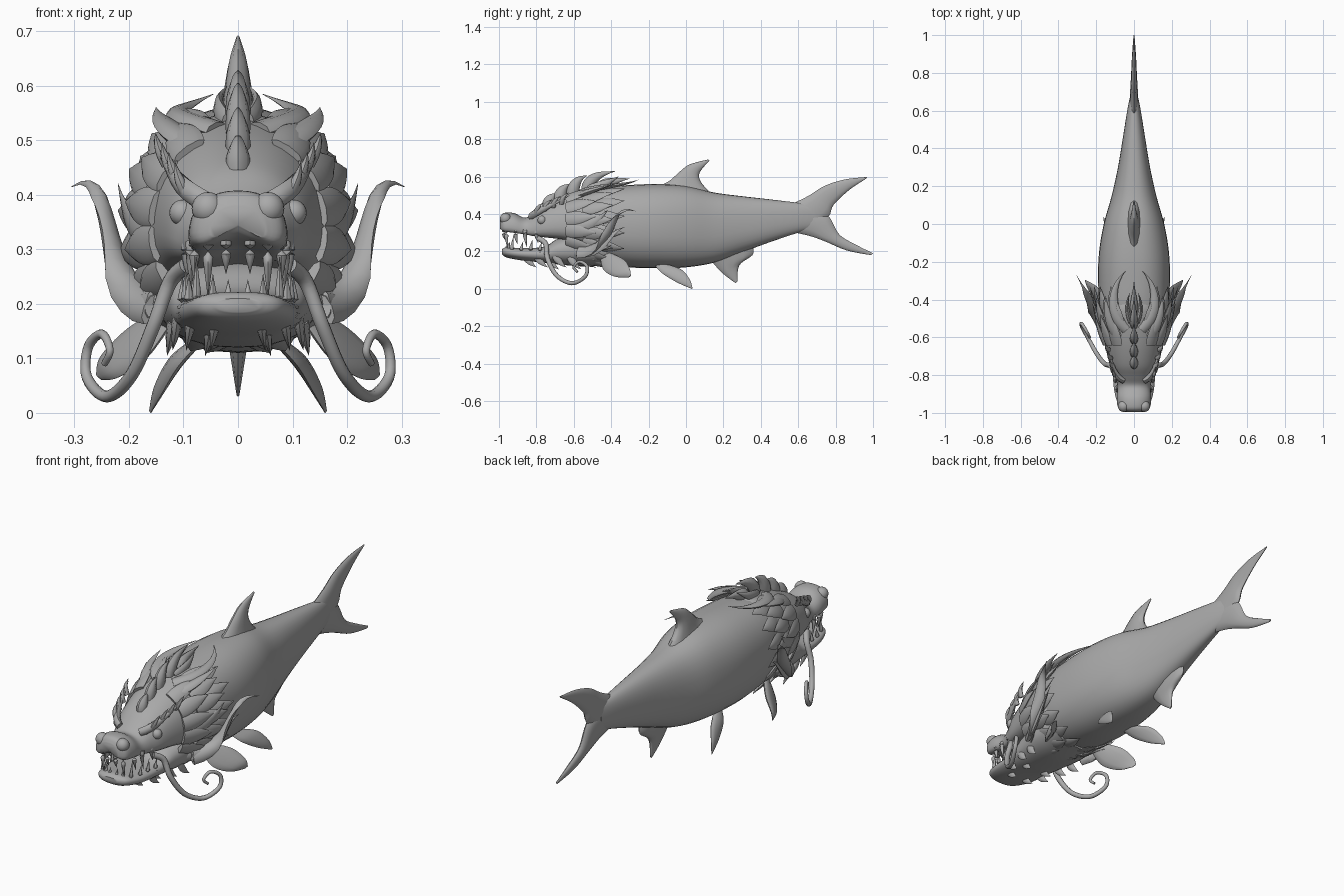
import bpy, bmesh, math
from mathutils import Vector

default_cube = bpy.data.objects.get("Cube")
if default_cube:
    bpy.data.objects.remove(default_cube)

GREY = (0.4, 0.4, 0.4, 1)
material = bpy.data.materials.new("stone grey")
material.use_nodes = True
material.diffuse_color = GREY
shader = next(n for n in material.node_tree.nodes if n.type == 'BSDF_PRINCIPLED')
shader.inputs["Base Color"].default_value = GREY
shader.inputs["Roughness"].default_value = 0.6


def finish(name, bm, mirrored=False):
    """Turn a bmesh into a smooth-shaded object, optionally mirrored in x."""
    bmesh.ops.recalc_face_normals(bm, faces=bm.faces)
    mesh = bpy.data.meshes.new(name)
    bm.to_mesh(mesh)
    bm.free()
    mesh.materials.append(material)
    obj = bpy.data.objects.new(name, mesh)
    bpy.context.collection.objects.link(obj)
    bpy.ops.object.select_all(action='DESELECT')
    obj.select_set(True)
    bpy.context.view_layer.objects.active = obj
    bpy.ops.object.shade_smooth_by_angle(angle=math.radians(50))
    if mirrored:
        mirror = obj.modifiers.new("mirror", 'MIRROR')
        mirror.use_mirror_merge = False
    return obj


def spline(rows, steps=5):
    """Catmull-Rom interpolation through rows of numbers."""
    out = []
    for i in range(len(rows) - 1):
        a, b = rows[max(i - 1, 0)], rows[i]
        c, d = rows[i + 1], rows[min(i + 2, len(rows) - 1)]
        for k in range(steps):
            t = k / steps
            out.append([q + t / 2 * (r - p + t * (2 * p - 5 * q + 4 * r - s
                        + t * (3 * q - p - 3 * r + s)))
                        for p, q, r, s in zip(a, b, c, d)])
    return out + [list(rows[-1])]


def skin(bm, rings):
    """Cover consecutive closed rings with quads and cap both ends."""
    loops = [[bm.verts.new(p) for p in ring] for ring in rings]
    n = len(loops[0])
    for a, b in zip(loops, loops[1:]):
        for i in range(n):
            j = (i + 1) % n
            bm.faces.new((a[i], a[j], b[j], b[i]))
    bm.faces.new(loops[0][::-1])
    bm.faces.new(loops[-1])


def angles(n):
    return [math.tau * i / n for i in range(n)]


def hull(name, rows, skew=0, arch=0):
    """Loft along y from rows of (y, half width, top, bottom)."""
    rings = []
    for y, w, top, low in spline(rows):
        ring = []
        for a in angles(32):
            c, s = math.cos(a), math.sin(a)
            x = w * math.copysign(abs(c) ** 0.85, c) * (1 - skew * s)
            z = (top + low) / 2 + (top - low) / 2 * math.copysign(abs(s) ** 0.85, s)
            if s < 0:
                z += arch * (1 - abs(c)) * -s
            ring.append((x, y, z))
        rings.append(ring)
    bm = bmesh.new()
    skin(bm, rings)
    return finish(name, bm)


def fin(name, rows, mirrored=False):
    """Lens-section fin from rows of leading point, trailing point, half thickness."""
    rows = spline(rows)
    middle = lambda r: (Vector(r[:3]) + Vector(r[3:6])) / 2
    chord = Vector(rows[0][3:6]) - Vector(rows[0][:3])
    normal = chord.cross(middle(rows[-1]) - middle(rows[0])).normalized()
    rings = []
    for r in rows:
        half = (Vector(r[3:6]) - Vector(r[:3])) / 2
        rings.append([middle(r) + half * math.cos(a) + normal * r[6] * math.sin(a)
                      for a in angles(12)])
    bm = bmesh.new()
    skin(bm, rings)
    return finish(name, bm, mirrored)


def flat_fin(name, rows):
    """Fin lying on the centre plane, rows of (y, z, y, z, half thickness)."""
    return fin(name, [(0, a, b, 0, c, d, t) for a, b, c, d, t in rows])


def horn(bm, points, width, thick, flat=(0, 0, 1), sides=8, steps=8):
    """Tapered curved spike along a Bezier path, widest in the direction of flat."""
    def at(t):
        pts = [Vector(p) for p in points]
        while len(pts) > 1:
            pts = [p.lerp(q, t) for p, q in zip(pts, pts[1:])]
        return pts[0]
    rings = []
    for k in range(steps + 1):
        t = k / steps
        along = at(min(t + .02, 1)) - at(max(t - .02, 0))
        normal = along.cross(Vector(flat)).normalized()
        side = normal.cross(along).normalized()
        size = max(1 - t ** 1.6, 0.03) * (0.75 + 0.8 * t * (1 - t))
        rings.append([at(t) + size * (side * width * math.cos(a) + normal * thick * math.sin(a))
                      for a in angles(sides)])
    skin(bm, rings)


# Body and head
hull("body", [(-.6, .13, .5, .2), (-.45, .178, .54, .14), (-.3, .19, .555, .115),
              (-.15, .185, .56, .11), (0, .16, .55, .115), (.15, .118, .515, .14),
              (.3, .085, .495, .195), (.45, .06, .478, .25), (.6, .036, .46, .3),
              (.68, .02, .45, .32)])
hull("upper_head", [(-.995, .05, .38, .305), (-.975, .082, .405, .285), (-.92, .09, .405, .275),
                    (-.86, .086, .38, .268), (-.81, .1, .41, .255), (-.75, .125, .455, .245),
                    (-.65, .15, .5, .23), (-.55, .17, .53, .2), (-.45, .182, .55, .15),
                    (-.38, .15, .53, .18)], skew=0.15, arch=0.04)
hull("lower_jaw", [(-.985, .04, .21, .185), (-.96, .08, .222, .168), (-.88, .105, .218, .152),
                   (-.76, .115, .225, .14), (-.68, .13, .27, .13), (-.55, .15, .3, .12),
                   (-.42, .15, .3, .125)], skew=-0.05)

# Fins and tail
flat_fin("dorsal_fin", [(-.2, .53, .17, .49, .04), (-.1, .57, .12, .525, .032),
                        (-.035, .625, .075, .58, .024), (.02, .665, .075, .625, .016),
                        (.12, .692, .125, .685, .003)])
flat_fin("anal_fin", [(.12, .17, .36, .225, .03), (.16, .12, .355, .18, .022),
                      (.205, .075, .285, .125, .013), (.265, .03, .275, .04, .003)])
flat_fin("tail_upper_lobe", [(.57, .455, .7, .33, .022), (.66, .5, .765, .39, .02),
                             (.74, .55, .79, .45, .016), (.85, .585, .875, .53, .011),
                             (.97, .598, .965, .59, .003)])
flat_fin("tail_lower_lobe", [(.57, .303, .7, .42, .022), (.66, .283, .765, .385, .02),
                             (.74, .255, .82, .29, .016), (.86, .205, .91, .235, .011),
                             (.99, .18, 1, .19, .003)])
fin("pectoral_fins", [(.12, -.46, .17, .14, -.4, .19, .012), (.17, -.44, .1, .2, -.33, .155, .014),
                      (.22, -.38, .065, .25, -.3, .105, .01),
                      (.25, -.31, .06, .26, -.295, .07, .003)], True)
fin("pelvic_fins", [(.07, -.17, .13, .09, -.08, .125, .01), (.11, -.13, .085, .12, -.02, .1, .012),
                    (.14, -.05, .035, .15, .02, .05, .008),
                    (.16, .03, 0, .162, .035, .005, .002)], True)

# Mane of leaf spikes ringing the back of the head
bm = bmesh.new()
for y, reach, count, shift in ((-.6, 1.14, 7, 0), (-.51, 1.2, 8, 8), (-.45, 1.16, 7, 0)):
    for i in range(count):
        a = math.radians(-75 + shift + 130 * i / (count - 1))
        c, s = math.cos(a), math.sin(a)
        ring = lambda k, dy: (.185 * k * c, y + dy, .34 + .205 * k * s)
        base = 0.84 if y < -.55 else 0.93
        horn(bm, [ring(base, -.04), ring(base + .16, .03), ring(reach - .06, .07),
                  ring(reach, .12)], .045, .014, flat=(-s, 0, c))
finish("mane_spikes", bm, True)

# Sweeping cheek horns
bm = bmesh.new()
horn(bm, [(.16, -.58, .19), (.25, -.38, .2), (.22, -.42, .47), (.305, -.27, .415)],
     .04, .02, flat=(0, .6, .6), steps=14)
horn(bm, [(.16, -.58, .2), (.22, -.45, .17), (.2, -.42, .3), (.235, -.33, .33)],
     .035, .014, flat=(0, .5, .8))
horn(bm, [(.16, -.6, .33), (.2, -.5, .33), (.22, -.42, .42)], .04, .014)
horn(bm, [(.13, -.6, .2), (.2, -.5, .2), (.215, -.4, .23)], .035, .012)
finish("cheek_horns", bm, True)

# Crown horns curving back over the neck
bm = bmesh.new()
horn(bm, [(.04, -.56, .52), (.14, -.47, .55), (.12, -.32, .55), (.045, -.25, .585)],
     .035, .018, flat=(1, 0, 0), steps=12)
horn(bm, [(.08, -.6, .49), (.15, -.5, .53), (.15, -.38, .56)], .035, .02, flat=(1, 0, 0))
horn(bm, [(.02, -.52, .53), (.05, -.43, .56), (.02, -.36, .6)], .03, .015)
finish("crown_horns", bm, True)

# Central crest
bm = bmesh.new()
for y, z, tip, high in ((-.74, .44, -.69, .51), (-.68, .47, -.62, .56), (-.61, .5, -.53, .605),
                        (-.53, .53, -.38, .628), (-.45, .54, -.3, .59)):
    horn(bm, [(0, y, z), (0, y + .01, high - .02), (0, tip, high)], .04, .028, flat=(0, 1, 0))
finish("crest_spikes", bm)

# Brow ridges and spikes
bm = bmesh.new()
horn(bm, [(.055, -.83, .385), (.11, -.81, .41), (.12, -.73, .44), (.155, -.62, .5)], .025, .02)
for i in range(4):
    y, x, z = -.8 + .045 * i, .095 + .012 * i, .4 + .018 * i
    horn(bm, [(x, y, z), (x + .02, y, z + .04), (x + .02, y + .04, z + .06)],
         .017, .012, flat=(0, 1, 0))
finish("brows", bm, True)

# Eyes and nostril bulges
for name, place, radius in (("eyes", (.102, -.77, .367), .024), ("nostrils", (.055, -.965, .375), .03)):
    bm = bmesh.new()
    bmesh.ops.create_uvsphere(bm, u_segments=20, v_segments=12, radius=radius)
    bmesh.ops.translate(bm, verts=bm.verts, vec=place)
    finish(name, bm, True)

# Teeth in both jaws
bm = bmesh.new()
for x, y, length in ((.022, -.972, .03), (.055, -.96, .08), (.08, -.91, .05),
                     (.086, -.86, .065), (.094, -.8, .04)):
    horn(bm, [(x, y, .315), (x, y - .005, .285), (x, y + .01, .285 - length)], .015, .013)
for x, y, length in ((.018, -.96, .03), (.046, -.95, .04), (.076, -.93, .075),
                     (.09, -.88, .04), (.096, -.83, .05), (.102, -.78, .035)):
    horn(bm, [(x, y, .19), (x, y - .005, .21), (x, y + .01, .215 + length)], .014, .012)
finish("teeth", bm, True)

# Beard spikes below the jaw
bm = bmesh.new()
for x, y, z in ((.04, -.86, .16), (.085, -.8, .16), (.05, -.74, .15), (.11, -.7, .16), (.12, -.62, .15)):
    horn(bm, [(x, y, z + .02), (x + .005, y + .02, z - .02), (x + .01, y + .06, z - .045)],
         .025, .012, flat=(0, 1, 0))
finish("beard_spikes", bm, True)

# Curling whiskers
path = [(.095, -.79, .27), (.125, -.75, .24), (.155, -.74, .16), (.195, -.69, .07),
        (.24, -.61, .03), (.277, -.54, .065), (.275, -.53, .12), (.25, -.57, .145),
        (.235, -.6, .115), (.245, -.58, .09)]
points = [Vector(p) for p in spline(path, 6)]
rings = []
for i, p in enumerate(points):
    along = points[min(i + 1, len(points) - 1)] - points[max(i - 1, 0)]
    out = along.cross(Vector((.8, -.6, 0))).normalized()
    up = out.cross(along).normalized()
    r = .015 - .009 * i / len(points)
    rings.append([p + r * (out * math.cos(a) + up * math.sin(a)) for a in angles(10)])
bm = bmesh.new()
skin(bm, rings)
finish("whiskers", bm, True)
